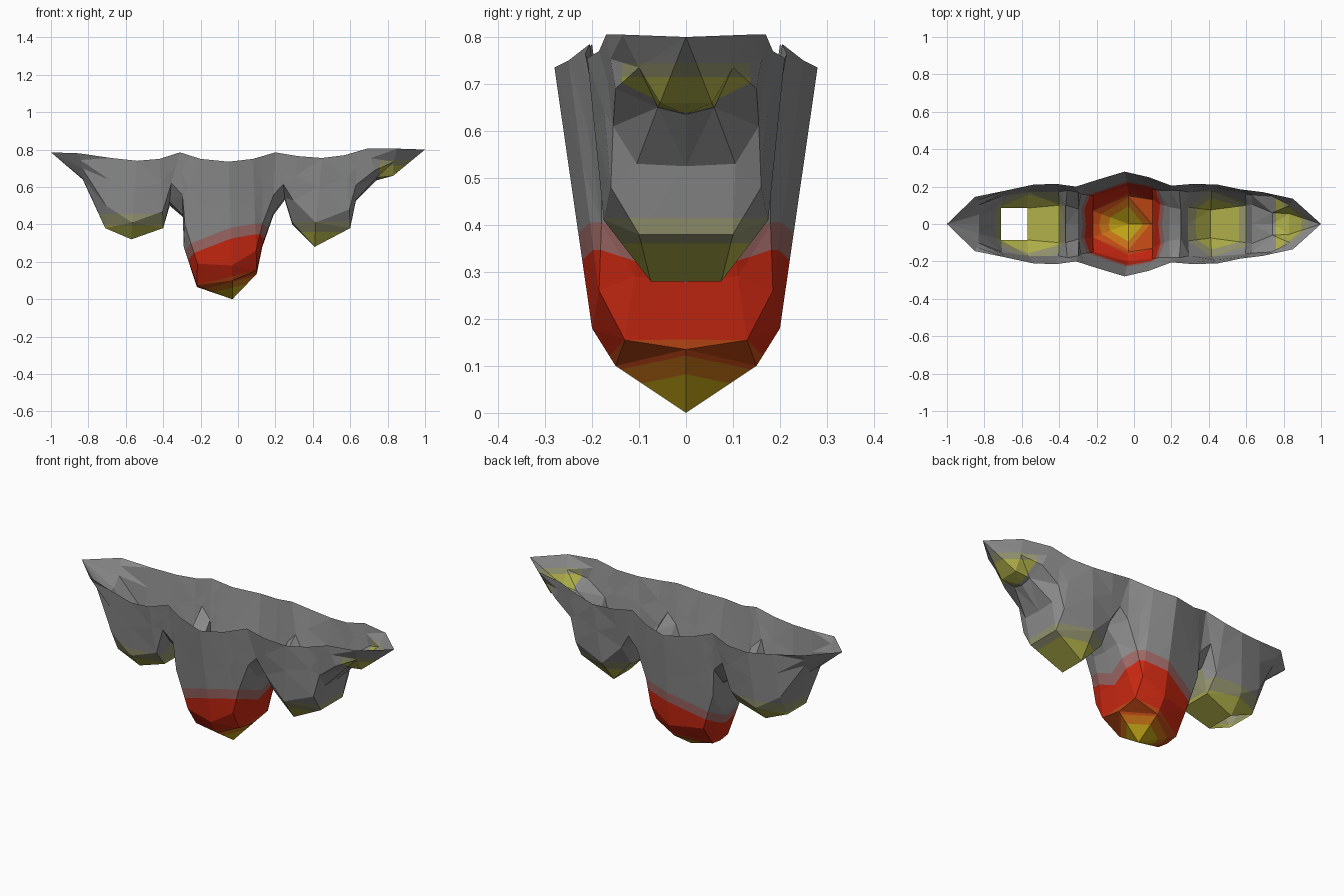
import bpy, bmesh
from mathutils import Vector

if "Cube" in bpy.data.objects:
    bpy.data.objects.remove(bpy.data.objects["Cube"])

# Flat colours
PALETTE = [("rock_grey", (0.27, 0.27, 0.27)), ("ash_yellow", (0.31, 0.31, 0.17)),
           ("pale_yellow", (0.44, 0.44, 0.07)), ("dusty_pink", (0.36, 0.15, 0.14)),
           ("hot_red", (0.62, 0.022, 0.006)), ("ember_orange", (0.55, 0.07, 0.008)),
           ("orange", (0.58, 0.17, 0.008)), ("gold", (0.55, 0.38, 0.008))]
GREY, ASH, PALE, PINK, RED, EMBER, ORANGE, GOLD = range(8)

# Upper rim outline: x, y, z
RIM = [(-1, 0, .785), (-.85, .145, .78), (-.68, .18, .755), (-.54, .21, .74),
       (-.42, .215, .75), (-.31, .20, .785), (-.2, .235, .75), (-.05, .28, .735),
       (.08, .25, .75), (.2, .205, .785), (.32, .215, .765), (.45, .21, .755),
       (.57, .185, .77), (.69, .17, .805), (.85, .135, .805), (1, 0, .8)]

# Ribs: rim x, keel x, keel z, keel edge y and z, belly y and z
LEFT_LOBE = [(-1, -1, .785, 0, .785, 0, .785),
             (-.85, -.83, .64, .05, .645, .10, .70),
             (-.68, -.71, .38, .085, .38, .15, .50),
             (-.54, -.57, .32, .085, .32, .17, .41),
             (-.42, -.40, .38, .10, .38, .17, .47),
             (-.31, -.365, .50, .10, .52, .18, .62)]
MIDDLE_LOBE = [(-.31, -.295, .44, .08, .45, .17, .56),
               (-.25, -.29, .28, .08, .28, .16, .40),
               (-.2, -.22, .065, .07, .075, .15, .19),
               (-.05, -.03, 0, .15, .10, .20, .18),
               (.08, .10, .135, .13, .155, .185, .26),
               (.13, .13, .28, .11, .29, .18, .40),
               (.2, .19, .45, .09, .46, .18, .56),
               (.2, .25, .53, .08, .54, .18, .615)]
RIGHT_LOBE = [(.32, .29, .40, .09, .41, .17, .53),
              (.45, .41, .28, .075, .28, .175, .41),
              (.57, .60, .38, .10, .38, .16, .48),
              (.63, .63, .525, .105, .53, .155, .61),
              (.69, .74, .635, .06, .65, .15, .69),
              (.85, .83, .66, .055, .66, .10, .735),
              (1, 1, .8, 0, .8, 0, .8)]


def rim_at(x):
    for a, b in zip(RIM, RIM[1:]):
        if x <= b[0]:
            return Vector(a).lerp(Vector(b), (x - a[0]) / (b[0] - a[0]))
    return Vector(RIM[-1])


def rib(rx, cx, cz, ey, ez, ly, lz):
    r = rim_at(rx)
    belly = Vector((cx + .15 * (rx - cx), ly, lz))
    upper = belly.lerp(r, .55)
    return [r, upper, belly, Vector((cx, ey, ez)), Vector((cx, 0, cz))]


# Half of the hanging shell, lofted rib to rib
bm = bmesh.new()
ribs = [[bm.verts.new(p) for p in rib(*s)] for s in LEFT_LOBE + MIDDLE_LOBE + RIGHT_LOBE]
for i, (a, b) in enumerate(zip(ribs, ribs[1:])):
    for j in range(4):
        if (i, j) != (2, 3):            # opening under the left lobe
            bm.faces.new((a[j], b[j], b[j + 1], a[j + 1]))
bmesh.ops.remove_doubles(bm, verts=bm.verts, dist=.0005)
bmesh.ops.triangulate(bm, faces=bm.faces[:])
bm.normal_update()
if sum(f.normal.z * f.calc_area() for f in bm.faces) > 0:
    bmesh.ops.reverse_faces(bm, faces=bm.faces[:])

# Colour bands: x range, plane normal, upper limit, colour (outer bands first)
FLAT = Vector((0, 0, 1))
SKEW = Vector((-.25, -.4, 1))
TILT = Vector((-.25, 0, 1))
BANDS = [((-.80, -.38), FLAT, .455, ASH), ((-.80, -.38), FLAT, .395, PALE),
         ((.27, .70), FLAT, .415, ASH), ((.27, .70), FLAT, .36, PALE),
         ((.76, 1), FLAT, .745, ASH), ((.76, 1), FLAT, .715, PALE),
         ((-.31, .21), SKEW, .30, PINK), ((-.31, .21), SKEW, .245, RED),
         ((-.31, .21), TILT, .13, EMBER), ((-.31, .21), TILT, .10, ORANGE),
         ((-.31, .21), TILT, .07, GOLD)]


def cut(faces, point, normal):
    geom = set(faces)
    for f in faces:
        geom.update(f.edges)
        geom.update(f.verts)
    bmesh.ops.bisect_plane(bm, geom=list(geom), dist=.0002, plane_co=point, plane_no=normal)


cut(bm.faces[:], (.76, 0, 0), (1, 0, 0))
for (lo, hi), n, limit, colour in BANDS:
    near = [f for f in bm.faces if lo < f.calc_center_median().x < hi]
    cut(near, (0, 0, limit), n)
for f in bm.faces:
    c = f.calc_center_median()
    for (lo, hi), n, limit, colour in BANDS:
        if lo < c.x < hi and n.dot(c) < limit:
            f.material_index = colour

mesh = bpy.data.meshes.new("hanging_shell")
bm.to_mesh(mesh)
bm.free()
for name, rgb in PALETTE:
    mat = bpy.data.materials.new(name)
    mat.diffuse_color = (*rgb, 1)
    mat.use_nodes = True
    mat.node_tree.nodes["Principled BSDF"].inputs["Base Color"].default_value = mat.diffuse_color
    mesh.materials.append(mat)
shell = bpy.data.objects.new("hanging_shell", mesh)
bpy.context.collection.objects.link(shell)

# Matching back and front halves
mirror = shell.modifiers.new("mirror", 'MIRROR')
mirror.use_axis = (False, True, False)
mirror.merge_threshold = .0005
